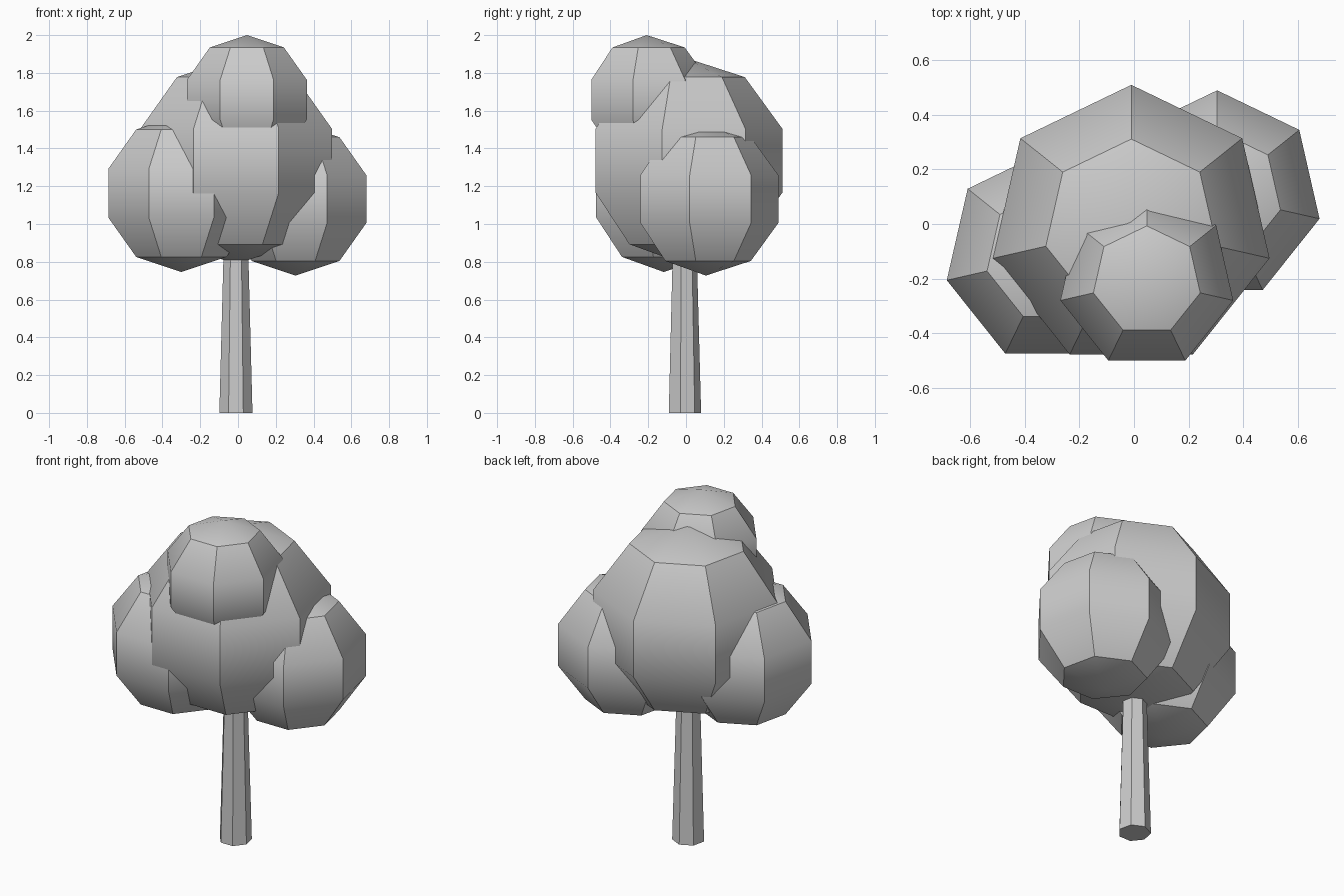
import bpy
import bmesh
from math import sin, cos, pi, radians

cube = bpy.data.objects.get("Cube")
if cube:
    bpy.data.objects.remove(cube, do_unlink=True)

SIDES = 7
BANDS = 5

grey = bpy.data.materials.new("light_grey")
grey.use_nodes = True
colour = (0.6, 0.6, 0.6, 1.0)
grey.diffuse_color = colour
grey.node_tree.nodes["Principled BSDF"].inputs["Base Color"].default_value = colour


def lathe(name, centre, rings):
    """Closed seven-sided solid from (radius, height) rings, one corner facing back."""
    bm = bmesh.new()
    loops = []
    for radius, z in rings:
        count = SIDES if radius > 0 else 1
        angles = [pi / 2 + 2 * pi * i / SIDES for i in range(count)]
        loops.append([bm.verts.new((radius * cos(a), radius * sin(a), z)) for a in angles])
    for low, high in zip(loops, loops[1:]):
        for i in range(SIDES):
            j = (i + 1) % SIDES
            corners = [low[i % len(low)], low[j % len(low)],
                       high[j % len(high)], high[i % len(high)]]
            bm.faces.new(list(dict.fromkeys(corners)))
    for end in (loops[0], loops[-1]):
        if len(end) > 1:
            bm.faces.new(end)
    bmesh.ops.recalc_face_normals(bm, faces=bm.faces)
    mesh = bpy.data.meshes.new(name)
    bm.to_mesh(mesh)
    bm.free()
    mesh.materials.append(grey)
    obj = bpy.data.objects.new(name, mesh)
    obj.location = centre
    bpy.context.collection.objects.link(obj)

    # Soften only the shallow edges
    bpy.ops.object.select_all(action="DESELECT")
    obj.select_set(True)
    bpy.context.view_layer.objects.active = obj
    bpy.ops.object.shade_smooth_by_angle(angle=radians(35))
    return obj


def foliage(name, centre, radius):
    """Low-poly ball of leaves."""
    rings = [(0, -radius)]
    for k in range(1, BANDS):
        a = pi * k / BANDS
        rings.append((radius * sin(a), -radius * cos(a)))
    rings.append((0, radius))
    return lathe(name, centre, rings)


# Tapered trunk, running up into the crown
lathe("trunk", (-0.011, -0.01, 0), [(0.09, 0), (0.063, 1.0)])

# Crown
foliage("main_foliage", (-0.01, -0.01, 1.335), 0.547)
foliage("right_foliage", (-0.30, -0.118, 1.163), 0.417)
foliage("left_foliage", (0.305, 0.105, 1.132), 0.405)
foliage("top_foliage", (0.047, -0.208, 1.658), 0.342)
